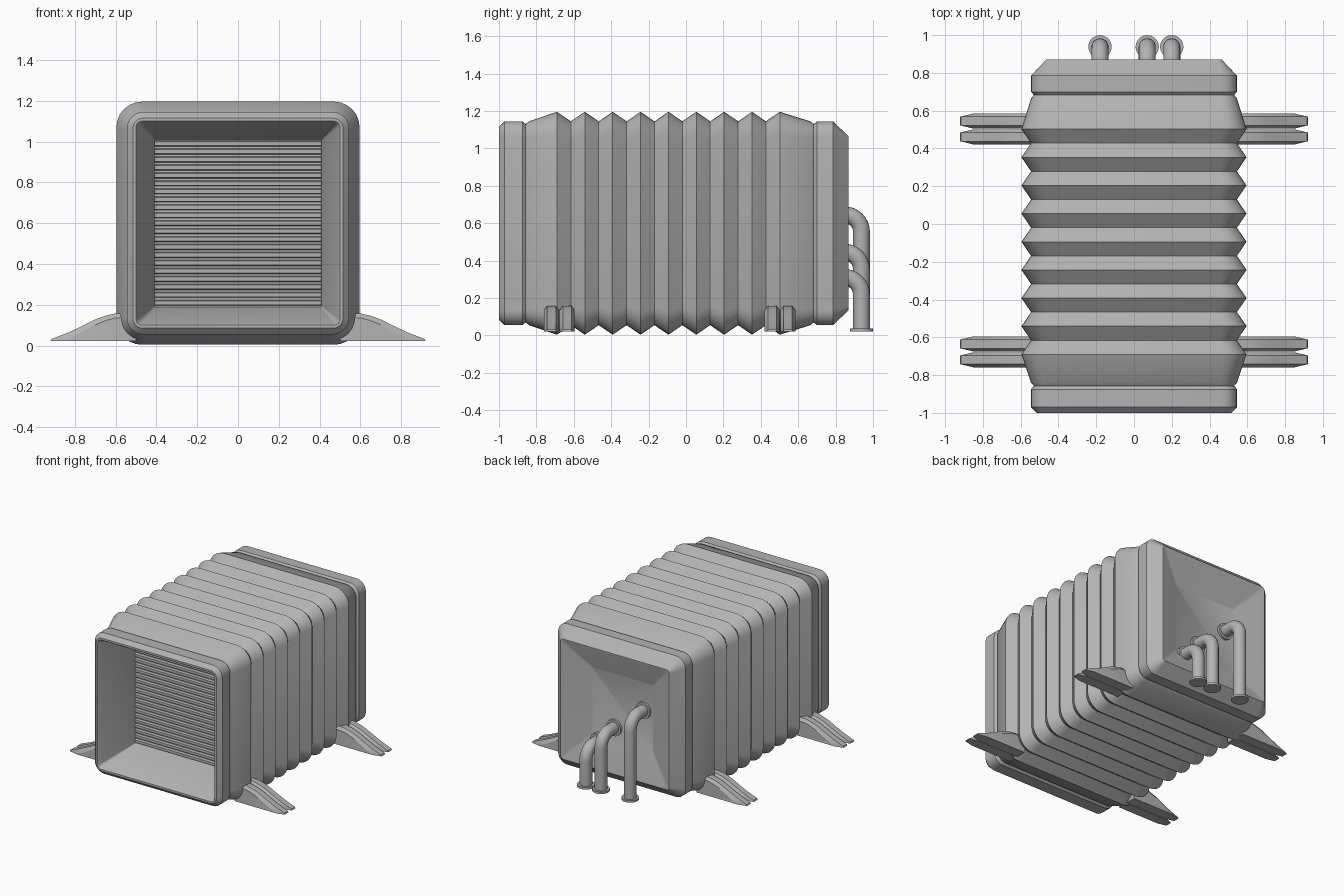
import bpy, bmesh
from math import sin, cos, pi
from mathutils import Vector

old = bpy.data.objects.get("Cube")
if old:
    bpy.data.objects.remove(old, do_unlink=True)

GREY = (0.45, 0.45, 0.45, 1)
metal = bpy.data.materials.new("grey metal")
metal.use_nodes = True
metal.diffuse_color = GREY
metal.node_tree.nodes["Principled BSDF"].inputs["Base Color"].default_value = GREY
MID = 0.6  # height of the body axis


def loft(name, groups):
    """Skin each group of equal-length rings and cap its ends."""
    bm = bmesh.new()
    for rings in groups:
        loops = [[bm.verts.new(p) for p in ring] for ring in rings]
        n = len(loops[0])
        for a, b in zip(loops, loops[1:]):
            for i in range(n):
                j = (i + 1) % n
                bm.faces.new((a[i], a[j], b[j], b[i]))
        bm.faces.new(loops[0])
        bm.faces.new(loops[-1][::-1])
    bmesh.ops.recalc_face_normals(bm, faces=bm.faces)
    mesh = bpy.data.meshes.new(name)
    bm.to_mesh(mesh)
    bm.free()
    mesh.materials.append(metal)
    obj = bpy.data.objects.new(name, mesh)
    bpy.context.collection.objects.link(obj)
    bpy.ops.object.select_all(action='DESELECT')
    obj.select_set(True)
    bpy.context.view_layer.objects.active = obj
    bpy.ops.object.shade_smooth_by_angle()
    return obj


def rounded_square(y, half, r, seg=6):
    ring = []
    for k, (sx, sz) in enumerate(((1, 1), (-1, 1), (-1, -1), (1, -1))):
        for i in range(seg + 1):
            a = (k + i / seg) * pi / 2
            ring.append((sx * (half - r) + r * cos(a), y,
                         MID + sz * (half - r) + r * sin(a)))
    return ring


def circle(center, u, v, r, n=20):
    return [center + r * (u * cos(2 * pi * i / n) + v * sin(2 * pi * i / n))
            for i in range(n)]


# Body: front recess, front collar, bellows, rear collar, rear dish
stations = [(-0.655, 0.41, 0.005), (-0.985, 0.49, 0.025), (-1.0, 0.50, 0.03),
            (-1.0, 0.515, 0.05), (-0.97, 0.545, 0.08), (-0.875, 0.545, 0.08),
            (-0.857, 0.53, 0.07), (-0.84, 0.545, 0.09)]
RIDGES, FIRST, PITCH = 9, -0.69, 0.149
for i in range(RIDGES):
    y = FIRST + i * PITCH
    stations.append((y, 0.596, 0.125))
    if i < RIDGES - 1:
        stations.append((y + PITCH / 2, 0.545, 0.10))
stations += [(0.665, 0.545, 0.09), (0.683, 0.53, 0.07), (0.70, 0.545, 0.08),
             (0.785, 0.545, 0.08), (0.87, 0.465, 0.025), (0.87, 0.455, 0.02),
             (0.77, 0.26, 0.01)]
loft("bellows_body", [[rounded_square(*s) for s in stations]])

# Grille of horizontal slats at the back of the front recess
SLATS = 21
step = 0.82 / SLATS
slats = []
for i in range(SLATS):
    z = MID + (i - (SLATS - 1) / 2) * step
    section = [(-0.645, -0.016), (-0.675, -0.010), (-0.675, 0.010), (-0.645, 0.016)]
    slats.append([[(x, y, z + dz) for y, dz in section] for x in (-0.41, 0.41)])
loft("grille_slats", slats)

# Feet: pairs of curved plates with bevelled rims
OUTER = [(0.50, 0.022), (0.92, 0.022), (0.915, 0.032), (0.83, 0.065), (0.76, 0.098),
         (0.70, 0.128), (0.65, 0.146), (0.60, 0.158), (0.50, 0.160)]
INNER = [(0.50, 0.022), (0.85, 0.022), (0.845, 0.028), (0.79, 0.052), (0.74, 0.080),
         (0.69, 0.106), (0.645, 0.124), (0.60, 0.136), (0.50, 0.138)]
for label, y_mid in (("front", -0.677), ("rear", 0.503)):
    for side, sx in (("left", 1), ("right", -1)):
        plates = []
        for c in (y_mid - 0.042, y_mid + 0.042):
            rims = ((-0.04, INNER), (-0.023, OUTER), (0.023, OUTER), (0.04, INNER))
            plates.append([[(sx * x, c + dy, z) for x, z in prof] for dy, prof in rims])
        loft(f"{label}_{side}_foot", plates)

# Rear pipes: out of the dish, round an elbow and down to a flange
X, Y, Z = Vector((1, 0, 0)), Vector((0, 1, 0)), Vector((0, 0, 1))
R, BEND, PIPE_Y = 0.045, 0.09, 0.938
for label, x, top in (("tall", -0.18, 0.69), ("middle", 0.07, 0.49), ("short", 0.2, 0.355)):
    z = top - R
    wall = 0.77 + max(0, abs(z - MID) - 0.26) * 0.5
    rings = [circle(Vector((x, 0.76, z)), X, Z, R)]
    for i in range(9):
        a = i / 8 * pi / 2
        center = Vector((x, PIPE_Y - BEND + BEND * sin(a), z - BEND + BEND * cos(a)))
        rings.append(circle(center, X, Y * sin(a) + Z * cos(a), R))
    rings.append(circle(Vector((x, PIPE_Y, 0.024)), X, Y, R))
    loft(f"{label}_pipe", [rings])
    wall_ring = [circle(Vector((x, y, z)), X, Z, 0.062) for y in (wall - 0.02, wall + 0.018)]
    foot_ring = [circle(Vector((x, PIPE_Y, h)), X, Y, 0.062) for h in (0.02, 0.036)]
    loft(f"{label}_pipe_flanges", [wall_ring, foot_ring])
